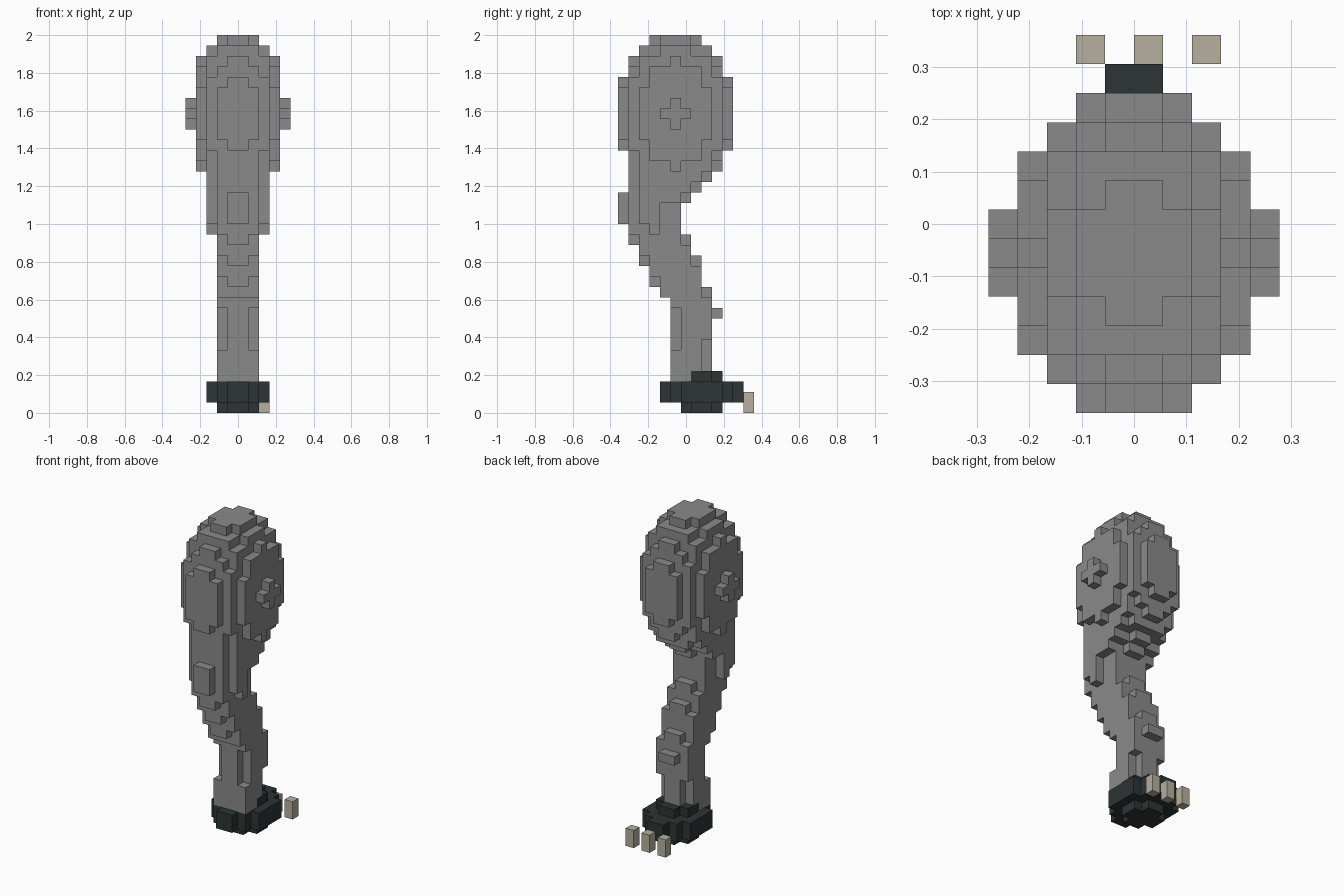
import bpy, bmesh
from mathutils import Vector

cube = bpy.data.objects.get("Cube")
if cube:
    bpy.data.objects.remove(cube, do_unlink=True)

UNIT = 2 / 36                      # block size
DEPTH_MID = 6.5                    # block depth that sits on y = 0
AXES = [Vector(a) for a in ((1, 0, 0), (0, 1, 0), (0, 0, 1))]


def material(name, color):
    mat = bpy.data.materials.new(name)
    mat.use_nodes = True
    mat.diffuse_color = (*color, 1)
    mat.node_tree.nodes["Principled BSDF"].inputs["Base Color"].default_value = (*color, 1)
    return mat


def slab(half, front, back, low, high):
    """Blocks of a box that is symmetric in x."""
    return {(x, y, z) for x in range(-half, half)
            for y in range(front, back) for z in range(low, high)}


def build(name, blocks, mat):
    """Skin a set of blocks with its outer faces only."""
    bm = bmesh.new()
    corners = {}

    def vert(p):
        key = tuple(round(c) for c in p)
        if key not in corners:
            x, y, z = key
            corners[key] = bm.verts.new((x * UNIT, (y - DEPTH_MID) * UNIT, z * UNIT))
        return corners[key]

    for block in sorted(blocks):
        base = Vector(block)
        for i, axis in enumerate(AXES):
            u, v = AXES[(i + 1) % 3], AXES[(i + 2) % 3]
            for side in (0, 1):
                step = axis if side else -axis
                if tuple(round(c) for c in base + step) in blocks:
                    continue
                o = base + axis * side
                loop = [o, o + u, o + u + v, o + v]
                bm.faces.new([vert(p) for p in (loop if side else loop[::-1])])
    mesh = bpy.data.meshes.new(name)
    bm.to_mesh(mesh)
    bm.free()
    mesh.materials.append(mat)
    obj = bpy.data.objects.new(name, mesh)
    bpy.context.collection.objects.link(obj)
    return obj


grey = material("grey_hide", (0.254, 0.254, 0.254))
dark = material("dark_foot", (0.026, 0.035, 0.034))
bone = material("bone_claw", (0.465, 0.434, 0.342))

# Rounded thigh
leg = {(x, y, z) for x in range(-5, 5) for y in range(11) for z in range(21, 36)
       if 0.0475 * (x + 0.5) ** 2 + 0.031 * (y - 5) ** 2 + 0.0167 * (z - 28) ** 2 <= 1}

# Bent lower leg: (bottom, top, depth) runs of its front and back outlines
front_runs = [(3, 11, 5), (11, 12, 4), (12, 14, 3), (14, 16, 2), (16, 25, 1)]
back_runs = [(3, 10, 9), (10, 12, 9), (12, 15, 8), (15, 17, 7), (17, 20, 6),
             (20, 21, 7), (21, 22, 8), (22, 25, 9)]
front = {z: d for a, b, d in front_runs for z in range(a, b)}
back = {z: d for a, b, d in back_runs for z in range(a, b)}
for z in range(3, 25):
    # the corners step in one block earlier than the middle
    near = [n for n in (z - 1, z, z + 1) if n in front]
    corner_front = front[z] if z == 11 else max(front[n] for n in near if n <= z)
    corner_back = min(back[n] for n in near)
    if 6 <= z < 10:
        corner_front = 6
    if 4 <= z < 7:
        corner_back = 8
    leg |= slab(1, front[z], back[z], z, z + 1)
    leg |= slab(2, corner_front, corner_back, z, z + 1)
    if z >= 20:
        leg |= slab(3, 2, min(corner_back, 8), z, z + 1)

# Wide knee sides, knee cap and heel spur
leg |= slab(3, 2, 4, 18, 20) | slab(3, 3, 4, 17, 18)
leg |= slab(1, 0, 1, 18, 21) | slab(1, 9, 10, 9, 10)

# Foot: rounded pad, sole and instep
foot = slab(1, 4, 12, 1, 3) | slab(2, 5, 11, 1, 3) | slab(3, 6, 10, 1, 3)
foot |= slab(1, 6, 10, 0, 1) | slab(2, 7, 9, 0, 1)
foot |= slab(2, 7, 9, 3, 4) | slab(1, 7, 10, 3, 4)

build("leg", leg - foot, grey)
build("foot", foot, dark)

# Claws
for name, x in (("right_claw", -2), ("middle_claw", 0), ("left_claw", 2)):
    build(name, {(x, 12, z) for z in range(2)}, bone)
